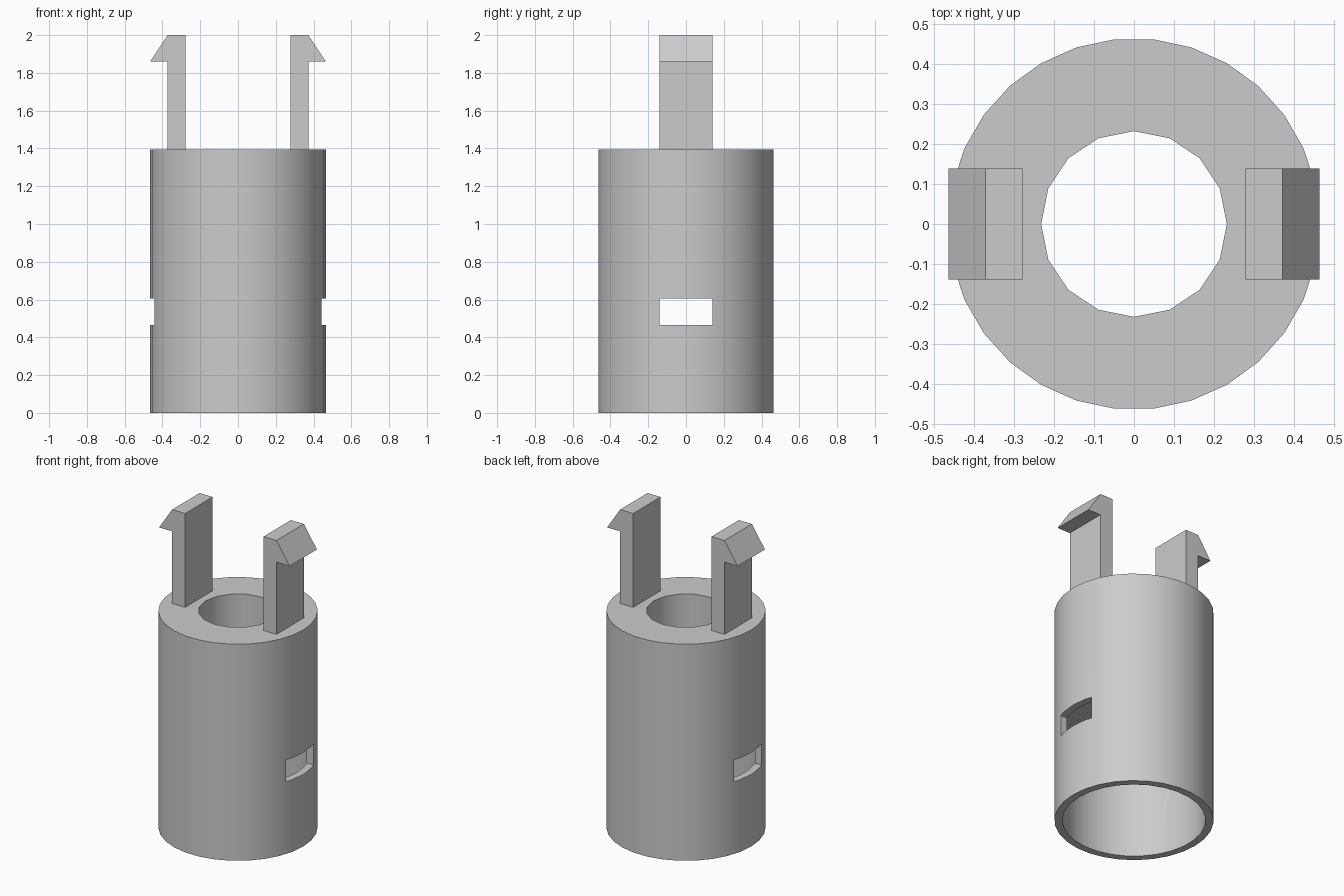
import bpy
import bmesh
from math import cos, sin, tau
from mathutils import Matrix, Vector

U = 2 / 43  # one design unit; the whole part is 43 units tall

if "Cube" in bpy.data.objects:
    bpy.data.objects.remove(bpy.data.objects["Cube"], do_unlink=True)

grey = bpy.data.materials.new("light_grey")
grey.use_nodes = True
colour = (0.6, 0.6, 0.6, 1)
grey.diffuse_color = colour
grey.node_tree.nodes["Principled BSDF"].inputs["Base Color"].default_value = colour


def extrude(name, outline, offset):
    """Solid made by sweeping a flat outline along an offset."""
    bm = bmesh.new()
    face = bm.faces.new([bm.verts.new(Vector(p) * U) for p in outline])
    swept = bmesh.ops.extrude_face_region(bm, geom=[face])["geom"]
    verts = [g for g in swept if isinstance(g, bmesh.types.BMVert)]
    bmesh.ops.translate(bm, verts=verts, vec=Vector(offset) * U)
    bmesh.ops.recalc_face_normals(bm, faces=bm.faces)
    mesh = bpy.data.meshes.new(name)
    bm.to_mesh(mesh)
    bm.free()
    mesh.materials.append(grey)
    obj = bpy.data.objects.new(name, mesh)
    bpy.context.collection.objects.link(obj)
    return obj


def cylinder(name, radius, sides, z0, z1):
    ring = [(radius * cos(tau * i / sides), radius * sin(tau * i / sides), z0)
            for i in range(sides)]
    return extrude(name, ring, (0, 0, z1 - z0))


def select(obj):
    bpy.ops.object.select_all(action="DESELECT")
    obj.select_set(True)
    bpy.context.view_layer.objects.active = obj


def cut(target, cutter):
    cutter.hide_render = True
    mod = target.modifiers.new("cut", "BOOLEAN")
    mod.operation = "DIFFERENCE"
    mod.solver = "EXACT"
    mod.object = cutter
    select(target)
    bpy.ops.object.modifier_apply(modifier=mod.name)
    bpy.data.objects.remove(cutter, do_unlink=True)


# Round body: wide socket below, narrow bore above, latch windows on both sides
body = cylinder("body", 10, 30, 0, 30)
cut(body, cylinder("socket_cutter", 9, 29, -1, 15))
cut(body, cylinder("bore_cutter", 5, 16, 14, 31))
window = [(-11, -3, 10), (11, -3, 10), (11, 3, 10), (-11, 3, 10)]
cut(body, extrude("window_cutter", window, (0, 0, 3)))
select(body)
bpy.ops.object.shade_smooth_by_angle(angle=0.52)

# Two snap clips with outward hooks
profile = [(6, 30), (8, 30), (8, 40), (10, 40), (8, 43), (6, 43)]
for name, side in (("left_clip", 1), ("right_clip", -1)):
    extrude(name, [(side * x, -3, z) for x, z in profile], (0, 6, 0))
